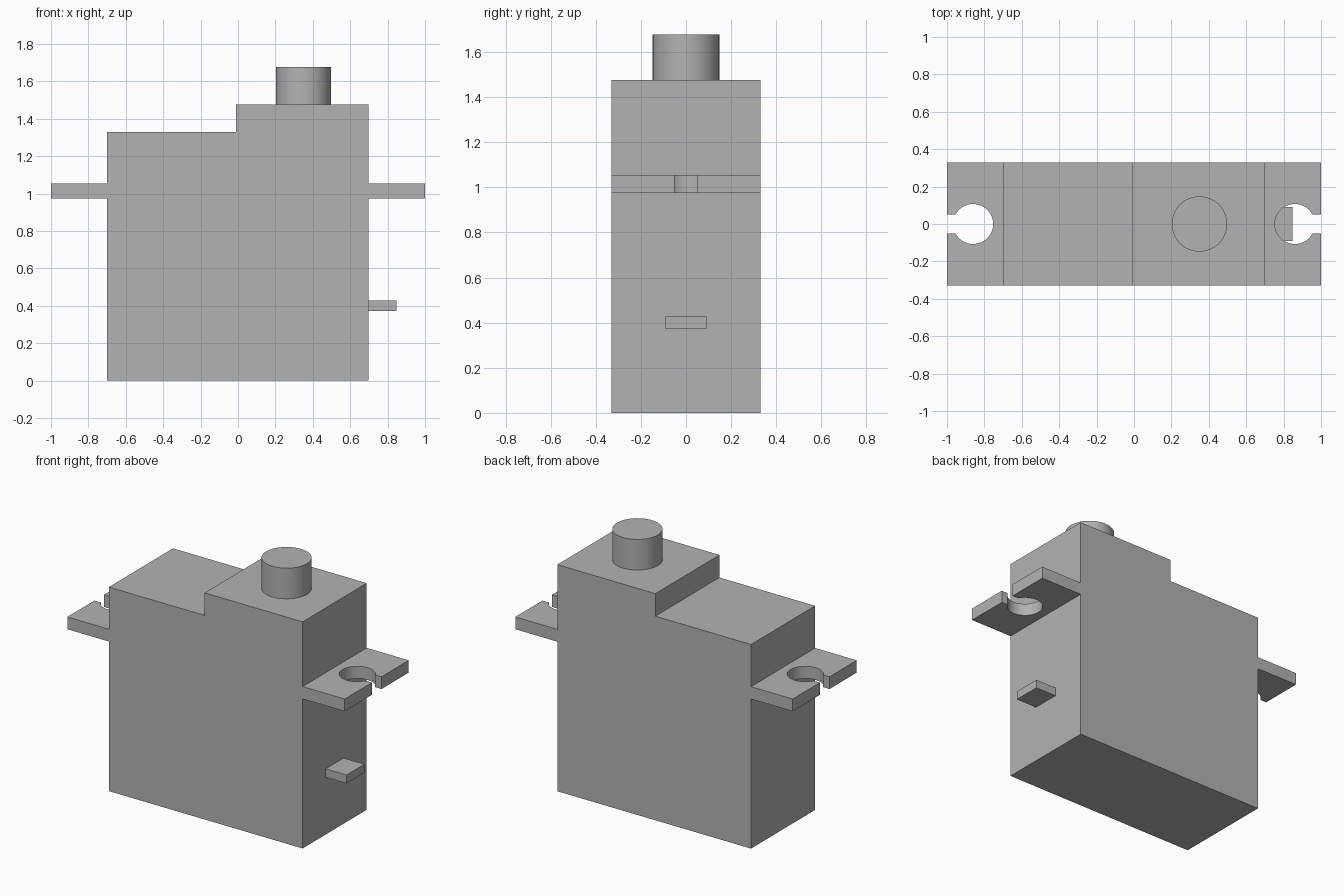
import bpy
import bmesh
from math import asin, cos, sin, pi, radians
from mathutils import Vector

cube = bpy.data.objects.get("Cube")
if cube:
    bpy.data.objects.remove(cube, do_unlink=True)

grey = bpy.data.materials.new("plain_grey")
grey.use_nodes = True
colour = (0.45, 0.45, 0.45, 1)
grey.diffuse_color = colour
grey.node_tree.nodes["Principled BSDF"].inputs["Base Color"].default_value = colour


def prism(name, outline, direction):
    """Extrude a closed outline of 3D points into a solid."""
    bm = bmesh.new()
    face = bm.faces.new([bm.verts.new(p) for p in outline])
    result = bmesh.ops.extrude_face_region(bm, geom=[face], use_keep_orig=True)
    moved = [v for v in result["geom"] if isinstance(v, bmesh.types.BMVert)]
    bmesh.ops.translate(bm, verts=moved, vec=Vector(direction))
    bmesh.ops.recalc_face_normals(bm, faces=bm.faces)
    mesh = bpy.data.meshes.new(name)
    bm.to_mesh(mesh)
    bm.free()
    mesh.materials.append(grey)
    obj = bpy.data.objects.new(name, mesh)
    bpy.context.collection.objects.link(obj)
    return obj


def smooth(obj):
    bpy.ops.object.select_all(action="DESELECT")
    obj.select_set(True)
    bpy.context.view_layer.objects.active = obj
    bpy.ops.object.shade_smooth_by_angle(angle=radians(30))


half_depth = 0.33
left, right = 0.697, -0.70

# Stepped housing
steps = [(right, 0), (left, 0), (left, 1.477), (-0.01, 1.477), (-0.01, 1.33), (right, 1.33)]
prism("housing", [(x, -half_depth, z) for x, z in steps], (0, 2 * half_depth, 0))

# Mounting ears, each with a round hole open to the outer edge
hole_x, hole_r, slot = 0.86, 0.107, 0.05
start = asin(slot / hole_r)
segments = 40
arc = []
for i in range(segments + 1):
    a = -start - (2 * pi - 2 * start) * i / segments
    arc.append((hole_x + hole_r * cos(a), hole_r * sin(a)))
ear = [(left, -half_depth), (1, -half_depth), (1, -slot), *arc,
       (1, slot), (1, half_depth), (left, half_depth)]
for name, side in (("left_mounting_ear", 1), ("right_mounting_ear", -1)):
    smooth(prism(name, [(side * x, y, 0.975) for x, y in ear], (0, 0, 0.08)))

# Output shaft
shaft = [(0.35 + 0.148 * cos(2 * pi * i / 48), 0.148 * sin(2 * pi * i / 48), 1.477)
         for i in range(48)]
smooth(prism("output_shaft", shaft, (0, 0, 0.2)))

# Cable tab
tab = [(left, -0.092), (0.847, -0.092), (0.847, 0.092), (left, 0.092)]
prism("cable_tab", [(x, y, 0.373) for x, y in tab], (0, 0, 0.055))
